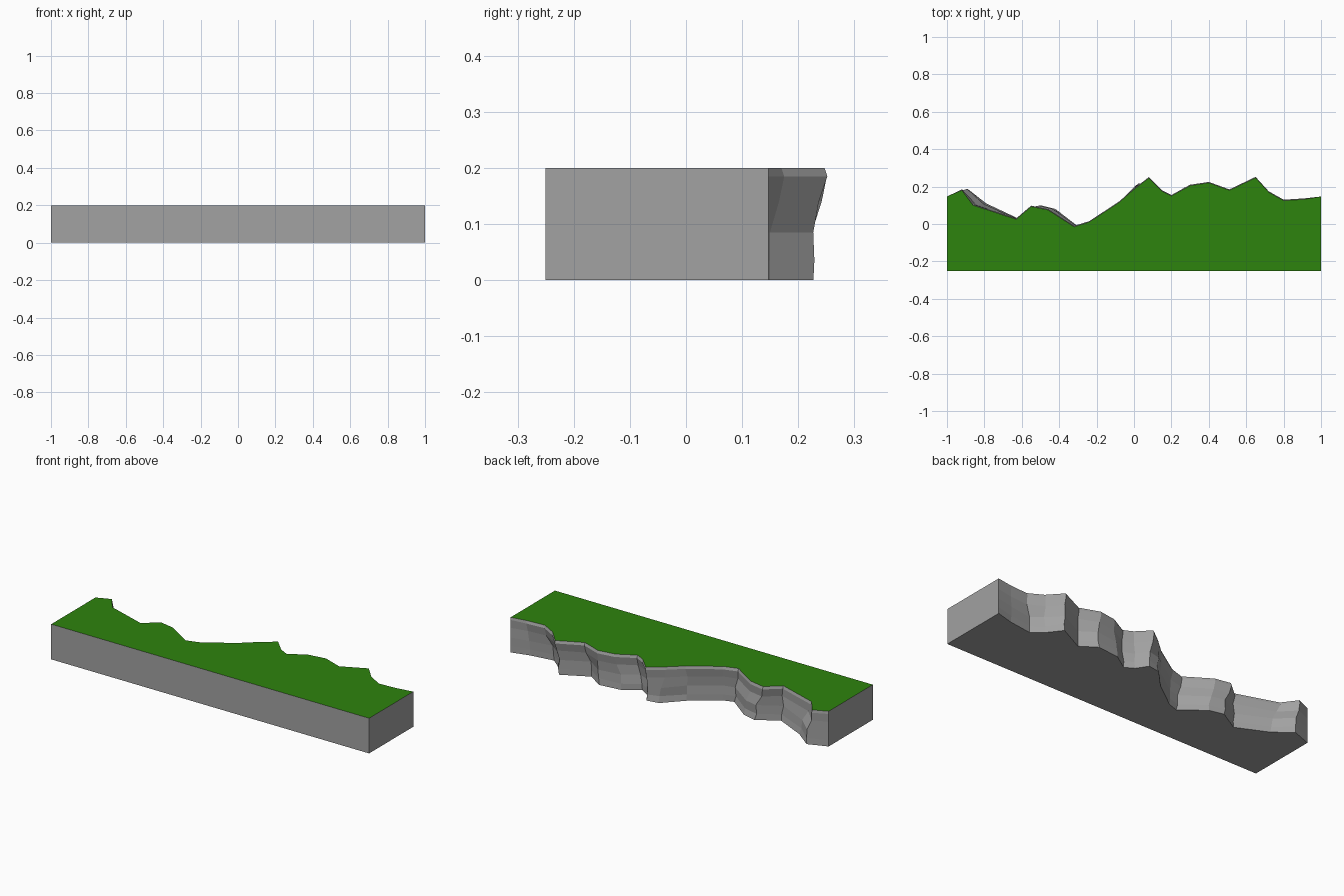
import bpy, bmesh, random

if "Cube" in bpy.data.objects:
    bpy.data.objects.remove(bpy.data.objects["Cube"])

random.seed(4)
H, FRONT = 0.2, -0.25

# Cliff edge seen from above: the grass rim and the matching foot of the rock
rim = [(-1, .147), (-.92, .18), (-.86, .10), (-.63, .025), (-.55, .093), (-.46, .075),
       (-.32, -.015), (-.24, .01), (-.08, .115), (0, .185), (.08, .246), (.15, .175), (.2, .15),
       (.3, .205), (.4, .22), (.51, .18), (.65, .247), (.72, .17), (.8, .125), (.91, .132), (1, .147)]
foot = [(-1, .147), (-.89, .188), (-.79, .11), (-.62, .03), (-.5, .1), (-.42, .08),
        (-.29, -.02), (-.23, .0), (-.08, .11), (.02, .215), (.09, .226), (.13, .165), (.18, .135),
        (.27, .195), (.4, .21), (.49, .15), (.64, .227), (.7, .15), (.76, .1), (.9, .12), (1, .147)]
# height, blend from foot to rim, outward push, jitter
rows = [(0, 0, 0, 0), (.035, .15, 0, .006), (.085, .3, 0, .008), (.14, .75, 0, .006),
        (.185, 1, .005, 0), (H, 1, 0, 0)]


def flat(name, rgb):
    m = bpy.data.materials.new(name)
    m.diffuse_color = (*rgb, 1)
    m.use_nodes = True
    m.node_tree.nodes["Principled BSDF"].inputs["Base Color"].default_value = m.diffuse_color
    return m


bm = bmesh.new()
grid = []
for z, t, push, jit in rows:
    line = []
    for i, (a, b) in enumerate(zip(foot, rim)):
        x, y = (a[k] + (b[k] - a[k]) * t for k in (0, 1))
        if 0 < i < len(rim) - 1:
            x += random.uniform(-jit, jit)
            y += push + random.uniform(-jit, jit * .3)
        line.append(bm.verts.new((x, y, z)))
    grid.append(line)

# Rough rock face
for lo, hi in zip(grid, grid[1:]):
    for i in range(len(rim) - 1):
        bm.faces.new((lo[i + 1], lo[i], hi[i], hi[i + 1]))

# Flat front, ends, underside and grass top
fl, fr, tl, tr = (bm.verts.new((x, FRONT, z)) for z in (0, H) for x in (-1, 1))
bm.faces.new((fl, fr, tr, tl))
bm.faces.new([fr] + [r[-1] for r in grid] + [tr])
bm.faces.new([fl, tl] + [r[0] for r in reversed(grid)])
bm.faces.new([fr, fl] + grid[0])
top = bm.faces.new([tl, tr] + grid[-1][::-1])
top.material_index = 1
bmesh.ops.recalc_face_normals(bm, faces=bm.faces)

mesh = bpy.data.meshes.new("cliff_edge")
bm.to_mesh(mesh)
bm.free()
mesh.materials.append(flat("rock grey", (.36, .36, .36)))
mesh.materials.append(flat("grass green", (.027, .23, .004)))
bpy.context.collection.objects.link(bpy.data.objects.new("cliff_edge", mesh))
